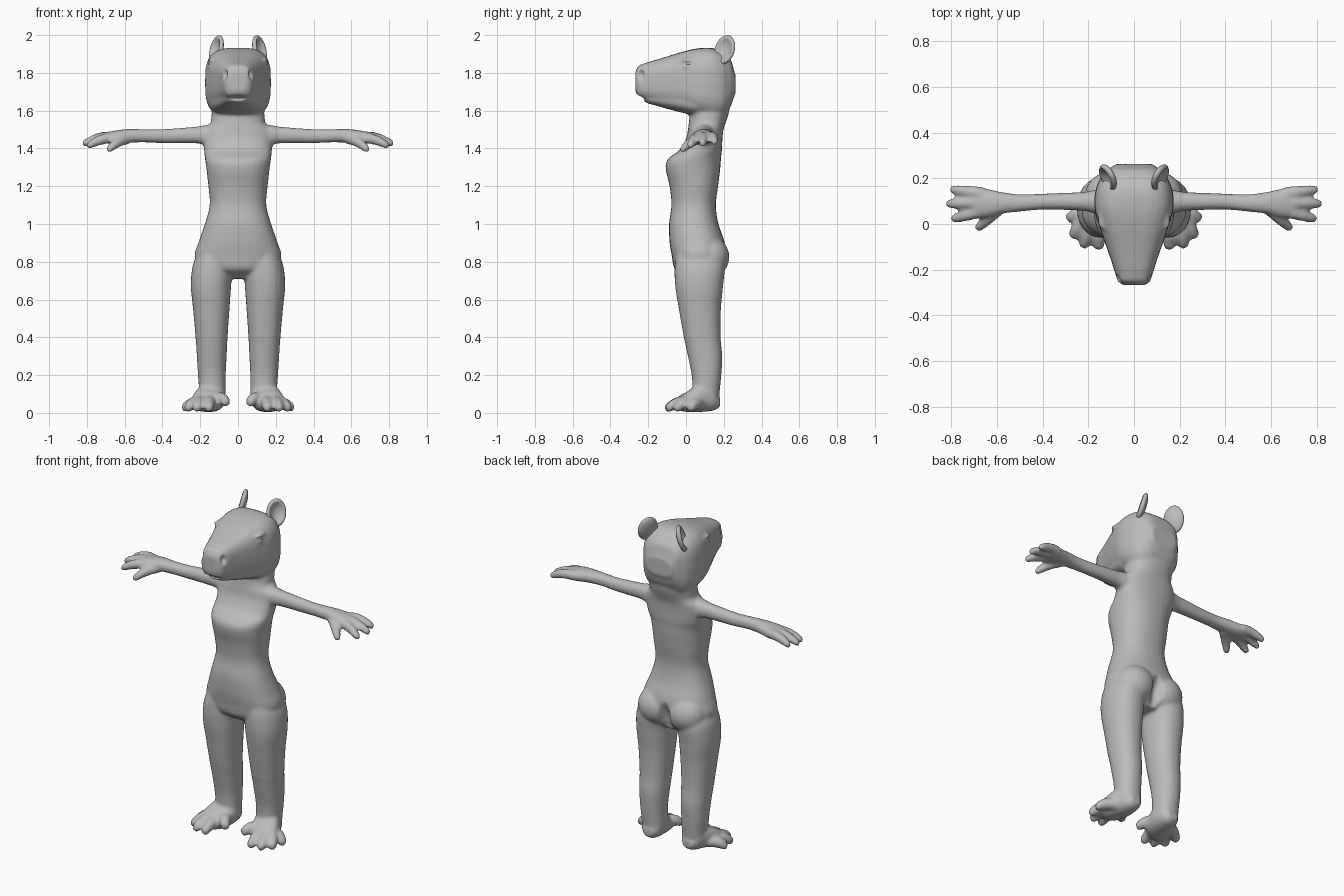
import bpy, bmesh, math
from mathutils import Vector, Matrix

if "Cube" in bpy.data.objects:
    bpy.data.objects.remove(bpy.data.objects["Cube"])

grey = bpy.data.materials.new("plain grey")
grey.diffuse_color = (0.5, 0.5, 0.5, 1)
grey.use_nodes = True
grey.node_tree.nodes["Principled BSDF"].inputs["Base Color"].default_value = grey.diffuse_color
SIDES = (1, -1)


def loft(bm, axis, stations, p=2.2, s=1, n=28):
    """Closed skin through stations (t, a_lo, a_hi, b_lo, b_hi) along an axis."""
    pts = [Vector(q) for q in stations]
    dense = []
    for i in range(len(pts) - 1):
        p0, p1, p2 = pts[max(i - 1, 0)], pts[i], pts[i + 1]
        p3 = pts[min(i + 2, len(pts) - 1)]
        for k in range(4):
            t = k / 4
            q = 0.5 * (2 * p1 + (p2 - p0) * t + (2 * p0 - 5 * p1 + 4 * p2 - p3) * t * t
                       + (3 * p1 - p0 - 3 * p2 + p3) * t ** 3)
            q[0] = p1[0] + (p2[0] - p1[0]) * t
            dense.append(q)
    dense.append(pts[-1])
    rings = []
    for t, a0, a1, b0, b1 in dense:
        ring = []
        for k in range(n):
            c, d = math.cos(2 * math.pi * k / n), math.sin(2 * math.pi * k / n)
            a = (a0 + a1) / 2 + (a1 - a0) / 2 * math.copysign(abs(c) ** (2 / p), c)
            b = (b0 + b1) / 2 + (b1 - b0) / 2 * math.copysign(abs(d) ** (2 / p), d)
            co = {"x": (t, a, b), "y": (a, t, b), "z": (a, b, t)}[axis]
            ring.append(bm.verts.new((co[0] * s, co[1], co[2])))
        rings.append(ring)
    skin(bm, rings)


def skin(bm, rings):
    n = len(rings[0])
    faces = [bm.faces.new((r[k], r[(k + 1) % n], q[(k + 1) % n], q[k]))
             for r, q in zip(rings, rings[1:]) for k in range(n)]
    faces += [bm.faces.new(rings[0]), bm.faces.new(rings[-1])]
    bmesh.ops.recalc_face_normals(bm, faces=faces)


def digit(bm, a, b, ra, rb, s, arch=0.012):
    """Finger or toe: a tapered, slightly arched tube with a round tip."""
    a, b = Vector((a[0] * s, *a[1:])), Vector((b[0] * s, *b[1:]))
    rot = (b - a).to_track_quat('Z', 'Y')
    rings = []
    for t, r in ((0, ra), (.3, ra * .95), (.6, (ra + rb) / 2), (.85, rb), (.95, rb * .8), (1, rb * .4)):
        c = a.lerp(b, t) + Vector((0, 0, arch * math.sin(math.pi * t)))
        rings.append([bm.verts.new(c + rot @ Vector((r * math.cos(k * math.pi / 6),
                                                    r * math.sin(k * math.pi / 6), 0))) for k in range(12)])
    skin(bm, rings)


def ball(bm, c, r):
    m = Matrix.Translation(c) @ Matrix.Diagonal((*r, 1))
    return bmesh.ops.create_uvsphere(bm, u_segments=24, v_segments=16, radius=1, matrix=m)["verts"]


def to_object(name, bm):
    me = bpy.data.meshes.new(name)
    bm.to_mesh(me)
    bm.free()
    ob = bpy.data.objects.new(name, me)
    bpy.context.collection.objects.link(ob)
    me.materials.append(grey)
    for f in me.polygons:
        f.use_smooth = True
    return ob


bm = bmesh.new()
# torso and neck
loft(bm, "z", [(.71, -.10, .10, .0, .15), (.76, -.20, .20, -.06, .19), (.83, -.23, .23, -.075, .205),
               (.90, -.21, .21, -.087, .205), (1.0, -.176, .176, -.09, .172), (1.1, -.15, .15, -.077, .158),
               (1.2, -.157, .157, -.087, .17), (1.3, -.168, .168, -.108, .182), (1.345, -.175, .175, -.095, .185),
               (1.39, -.18, .18, -.035, .19), (1.45, -.184, .184, .0, .193), (1.5, -.178, .178, .01, .198),
               (1.535, -.146, .146, .015, .21), (1.58, -.14, .14, .02, .225), (1.64, -.13, .13, .03, .235)], p=2.3)
# head with blunt muzzle
loft(bm, "y", [(-.268, -.05, .05, 1.70, 1.81), (-.25, -.072, .072, 1.668, 1.84), (-.2, -.088, .088, 1.655, 1.858),
               (-.1, -.121, .121, 1.63, 1.887), (0, -.155, .155, 1.60, 1.917), (.08, -.174, .174, 1.57, 1.932),
               (.15, -.168, .168, 1.56, 1.93), (.2, -.148, .148, 1.57, 1.905), (.24, -.112, .112, 1.63, 1.865),
               (.262, -.085, .085, 1.69, 1.79)], p=3.2)
# lower jaw
loft(bm, "y", [(-.225, -.04, .04, 1.65, 1.68), (-.2, -.065, .065, 1.637, 1.70), (-.1, -.105, .105, 1.61, 1.72),
               (0, -.14, .14, 1.585, 1.72), (.06, -.15, .15, 1.57, 1.72)], p=2.6)

for s in SIDES:
    # buttock
    ball(bm, (.10 * s, .125, .825), (.115, .105, .11))
    # leg
    loft(bm, "z", [(.10, .065, .205, .035, .178), (.2, .065, .212, .03, .187), (.3, .06, .218, .01, .192),
                   (.4, .055, .225, -.012, .183), (.55, .045, .238, -.038, .185), (.68, .036, .25, -.058, .197),
                   (.78, .03, .24, -.06, .205), (.86, .05, .21, -.05, .18)], s=s)
    # foot and toes
    loft(bm, "y", [(-.04, .12, .235, .012, .075), (0, .08, .25, .005, .11), (.08, .065, .225, .005, .16),
                   (.15, .075, .195, .012, .15), (.18, .10, .165, .03, .08)], s=s)
    for a, b in (((.11, .03, .075), (.055, -.045, .05)), ((.15, .02, .06), (.155, -.112, .02)),
                 ((.19, .02, .06), (.222, -.105, .02)), ((.21, .03, .055), (.272, -.06, .02)),
                 ((.20, .07, .05), (.293, .02, .022))):
        digit(bm, a, b, .036, .026, s)
    # arm and palm
    loft(bm, "x", [(.08, .05, .15, 1.41, 1.525), (.16, .045, .15, 1.415, 1.525), (.22, .058, .14, 1.427, 1.515),
                   (.4, .063, .133, 1.428, 1.502), (.5, .054, .13, 1.432, 1.502), (.58, .045, .14, 1.43, 1.503),
                   (.65, .028, .155, 1.425, 1.495), (.7, .03, .16, 1.428, 1.485), (.72, .05, .145, 1.44, 1.475)], s=s)
    # fingers and thumb
    for a, b in (((.66, .132, 1.462), (.807, .153, 1.43)), ((.66, .095, 1.462), (.825, .088, 1.422)),
                 ((.66, .06, 1.456), (.80, .02, 1.41)), ((.59, .07, 1.45), (.69, -.025, 1.388))):
        digit(bm, a, b, .03, .021, s)
    # eyelids
    ball(bm, (.138 * s, .02, 1.868), (.022, .045, .012))
    ball(bm, (.144 * s, .02, 1.835), (.018, .038, .009))

body = to_object("body", bm)
rem = body.modifiers.new("union", 'REMESH')
rem.mode = 'VOXEL'
rem.voxel_size = 0.009
sm = body.modifiers.new("soften", 'SMOOTH')
sm.factor, sm.iterations = 0.5, 7
fused = bpy.data.meshes.new_from_object(body.evaluated_get(bpy.context.evaluated_depsgraph_get()))
body.modifiers.clear()
body.data = fused


def dent(c, r, push):
    """Push the surface softly inside an ellipsoid."""
    for v in fused.vertices:
        d = sum(((v.co[i] - c[i]) / r[i]) ** 2 for i in range(3))
        if d < 1:
            v.co += Vector(push) * (1 - d) ** 1.5


# mouth, buttock cleft, nostrils
dent((0, -.25, 1.668), (.08, .05, .02), (0, .02, 0))
dent((0, .20, .79), (.045, .09, .11), (0, -.035, 0))
for s in SIDES:
    dent((.07 * s, -.24, 1.79), (.03, .022, .032), (-.02 * s, .01, 0))
for v in fused.vertices:
    v.co.z = max(v.co.z, 0)
if not fused.materials:
    fused.materials.append(grey)
for f in fused.polygons:
    f.use_smooth = True

for s in SIDES:
    side = "right" if s > 0 else "left"
    # cupped ear
    bm = bmesh.new()
    verts = ball(bm, (0, 0, 0), (.06, .08, .024))
    for v in verts:
        rr = (v.co.x / .06) ** 2 + (v.co.y / .08) ** 2
        if v.co.z > 0 and rr < .7:
            v.co.z = -.012 + .026 * rr / .7
    out = Vector((.11 * s, -.06, .035)).normalized()
    up = (Vector((0, .15, 1)) - out * out.dot(Vector((0, .15, 1)))).normalized()
    rot = Matrix((up.cross(out), up, out)).transposed().to_4x4()
    bm.transform(Matrix.Translation((.114 * s, .205, 1.922)) @ rot)
    to_object(side + "_ear", bm)
    # eye
    bm = bmesh.new()
    ball(bm, (.139 * s, .02, 1.851), (.018, .03, .015))
    to_object(side + "_eye", bm)
